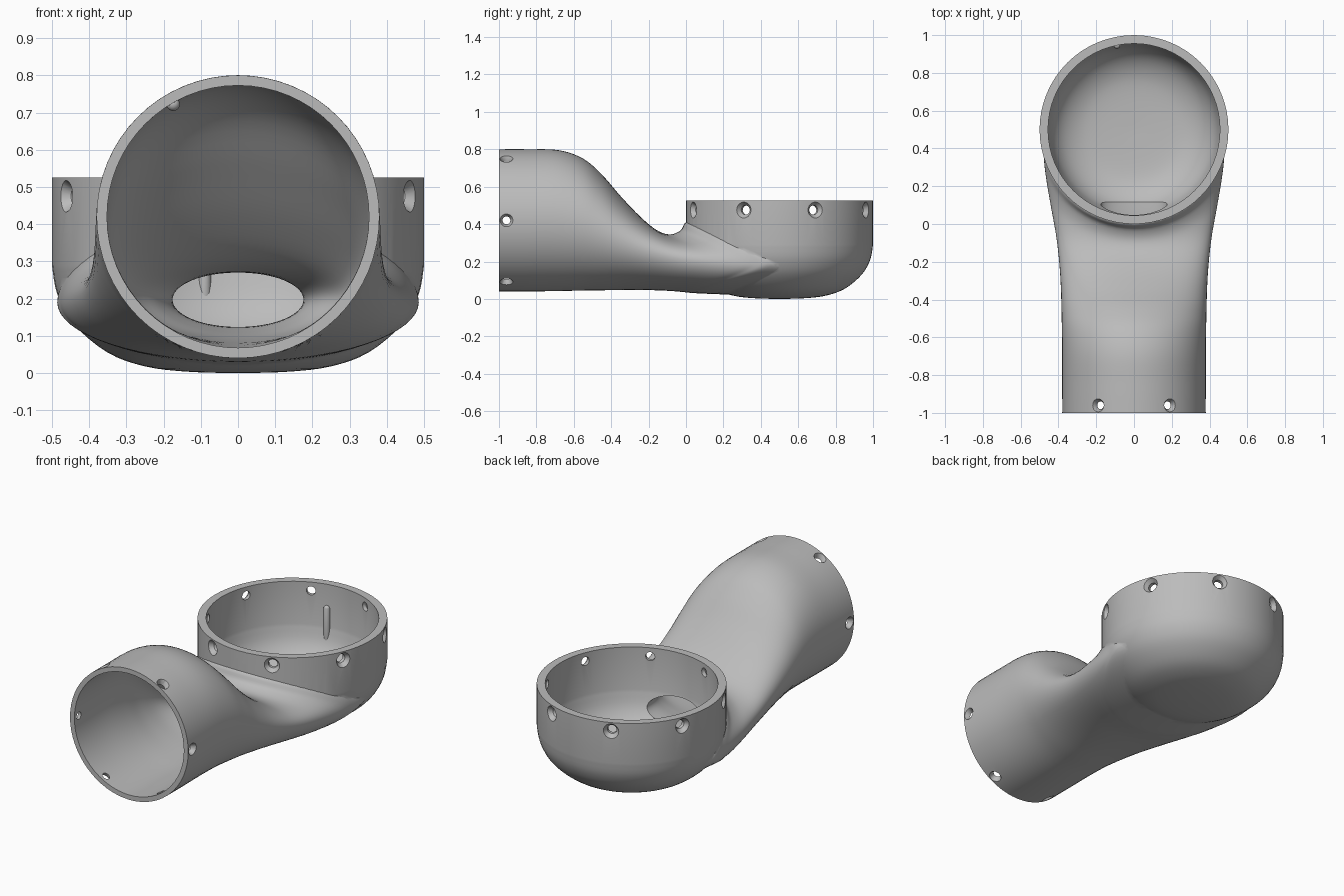
import bpy, bmesh
from math import sin, cos, pi, sqrt, radians
from mathutils import Matrix, Vector

old = bpy.data.objects.get("Cube")
if old:
    bpy.data.objects.remove(old, do_unlink=True)

grey = bpy.data.materials.new("plain grey")
grey.use_nodes = True
colour = (0.5, 0.5, 0.5, 1)
grey.diffuse_color = colour
grey.node_tree.nodes["Principled BSDF"].inputs["Base Color"].default_value = colour

SIDES = 64


def spline(rows, steps):
    """Smooth rows of control values by Catmull-Rom interpolation."""
    out = []
    for i in range(len(rows) - 1):
        a, b, c, d = (rows[max(0, min(len(rows) - 1, i + k))] for k in (-1, 0, 1, 2))
        for s in range(steps):
            t = s / steps
            out.append([q + t / 2 * (r - p + t * (2*p - 5*q + 4*r - e + t * (3*(q - r) + e - p)))
                        for p, q, r, e in zip(a, b, c, d)])
    return out + [list(rows[-1])]


def finish(bm, name):
    bmesh.ops.recalc_face_normals(bm, faces=bm.faces)
    mesh = bpy.data.meshes.new(name)
    bm.to_mesh(mesh)
    bm.free()
    mesh.materials.append(grey)
    ob = bpy.data.objects.new(name, mesh)
    bpy.context.collection.objects.link(ob)
    return ob


def skin(bm, rings):
    """Bridge closed rings of points and cap both ends."""
    loops = [[bm.verts.new(p) for p in ring] for ring in rings]
    n = len(loops[0])
    for a, b in zip(loops, loops[1:]):
        for i in range(n):
            j = (i + 1) % n
            bm.faces.new((a[i], a[j], b[j], b[i]))
    bm.faces.new(loops[0])
    bm.faces.new(loops[-1])


def turn(bm, profile, matrix, sides=SIDES):
    """Revolve (radius, height) points about the local z axis."""
    skin(bm, [[matrix @ Vector((r * cos(2*pi*i/sides), r * sin(2*pi*i/sides), z))
               for i in range(sides)] for r, z in profile])


def loft(name, rows):
    """Rows hold y, half width, bottom, middle, top and bend around the cup."""
    rings = []
    for y, w, low, mid, top, bend in spline(rows, 5):
        ring = []
        for i in range(SIDES):
            a = 2 * pi * i / SIDES
            x, s = w * cos(a), sin(a)
            z = mid + s * ((top - mid) if s > 0 else (mid - low))
            ring.append((x, y + bend * (0.5 - sqrt(max(0, 0.25 - x * x))), z))
        rings.append(ring)
    bm = bmesh.new()
    skin(bm, rings)
    return finish(bm, name)


def boolean(target, tool, operation):
    mod = target.modifiers.new(operation.lower(), "BOOLEAN")
    mod.operation, mod.solver, mod.object = operation, "EXACT", tool
    bpy.context.view_layer.objects.active = target
    bpy.ops.object.modifier_apply(modifier=mod.name)
    bpy.data.objects.remove(tool, do_unlink=True)


def cup(name, curve, top):
    bm = bmesh.new()
    turn(bm, spline(curve, 4) + [(curve[-1][0], top)], Matrix.Translation((0, 0.5, 0)))
    return finish(bm, name)


# Outer skin: round cup joined to the swept neck
duct = cup("duct_body", [(0.02, 0), (0.14, 0.004), (0.25, 0.018), (0.35, 0.055),
                         (0.44, 0.13), (0.485, 0.21), (0.5, 0.29)], 0.525)
neck = loft("neck", [
    (-1, 0.38, 0.04, 0.42, 0.8, 0), (-0.85, 0.38, 0.04, 0.42, 0.8, 0),
    (-0.68, 0.38, 0.042, 0.42, 0.795, 0), (-0.55, 0.382, 0.045, 0.4, 0.75, 0),
    (-0.45, 0.384, 0.046, 0.36, 0.665, 0), (-0.35, 0.387, 0.048, 0.31, 0.55, 0.05),
    (-0.25, 0.395, 0.048, 0.26, 0.445, 0.2), (-0.16, 0.412, 0.046, 0.22, 0.37, 0.45),
    (-0.09, 0.44, 0.043, 0.2, 0.345, 0.7), (-0.03, 0.468, 0.038, 0.19, 0.365, 0.9),
    (0, 0.478, 0.035, 0.19, 0.41, 1), (0.06, 0.485, 0.03, 0.19, 0.4, 1),
    (0.25, 0.46, 0.022, 0.19, 0.36, 1)])
boolean(duct, neck, "UNION")

# Hollow the cup, then the funnel that narrows into it
boolean(duct, cup("cup_hollow", [(0.02, 0.045), (0.2, 0.052), (0.3, 0.072), (0.38, 0.12),
                                 (0.43, 0.19), (0.455, 0.28)], 0.6), "DIFFERENCE")
boolean(duct, loft("neck_hollow", [
    (-1.1, 0.352, 0.068, 0.42, 0.772, 0), (-0.85, 0.352, 0.068, 0.42, 0.772, 0),
    (-0.66, 0.352, 0.07, 0.42, 0.76, 0), (-0.53, 0.352, 0.075, 0.39, 0.7, 0),
    (-0.4, 0.35, 0.08, 0.33, 0.56, 0), (-0.27, 0.33, 0.085, 0.26, 0.42, 0),
    (-0.15, 0.28, 0.095, 0.21, 0.315, 0), (-0.05, 0.215, 0.11, 0.2, 0.278, 0),
    (0.05, 0.18, 0.123, 0.197, 0.27, 0), (0.2, 0.175, 0.123, 0.197, 0.27, 0)]), "DIFFERENCE")

# Countersunk screw holes around both rims
holes = bmesh.new()


def screw_hole(matrix, radius, wide, narrow):
    profile = [(narrow, radius - 0.1), (narrow, radius - 0.025),
               (wide, radius), (wide, radius + 0.04)]
    turn(holes, profile, matrix, 20)


for k in range(8):
    around = Matrix.Rotation(radians(45 * k + 22.5), 4, "Z")
    screw_hole(Matrix.Translation((0, 0.5, 0.475)) @ around @ Matrix.Rotation(pi / 2, 4, "Y"),
               0.5, 0.043, 0.025)
for k in range(6):
    around = Matrix.Rotation(radians(60 * k), 4, "Y")
    screw_hole(Matrix.Translation((0, -0.96, 0.42)) @ around @ Matrix.Rotation(pi / 2, 4, "Y"),
               0.38, 0.035, 0.021)
boolean(duct, finish(holes, "screw_holes"), "DIFFERENCE")


# Small rounded locating ribs inside each opening
def rib(name, a, b, radius):
    a, b = Vector(a), Vector(b)
    length = (b - a).length
    arc = [radians(v) for v in range(-85, 86, 17)]
    profile = [(radius * cos(v), radius * sin(v) + (length if v > 0 else 0)) for v in arc]
    bm = bmesh.new()
    turn(bm, profile, Matrix.Translation(a) @ (b - a).to_track_quat("Z", "Y").to_matrix().to_4x4(), 16)
    return finish(bm, name)


parts = [duct,
         rib("cup_rib", (-0.09, 0.945, 0.2), (-0.09, 0.945, 0.385), 0.018),
         rib("neck_rib", (-0.174, -0.86, 0.722), (-0.174, -0.7, 0.722), 0.018)]

# Smooth shading with crisp rims
bpy.ops.object.select_all(action="DESELECT")
for ob in parts:
    ob.select_set(True)
bpy.context.view_layer.objects.active = duct
bpy.ops.object.shade_smooth_by_angle(angle=radians(35))
